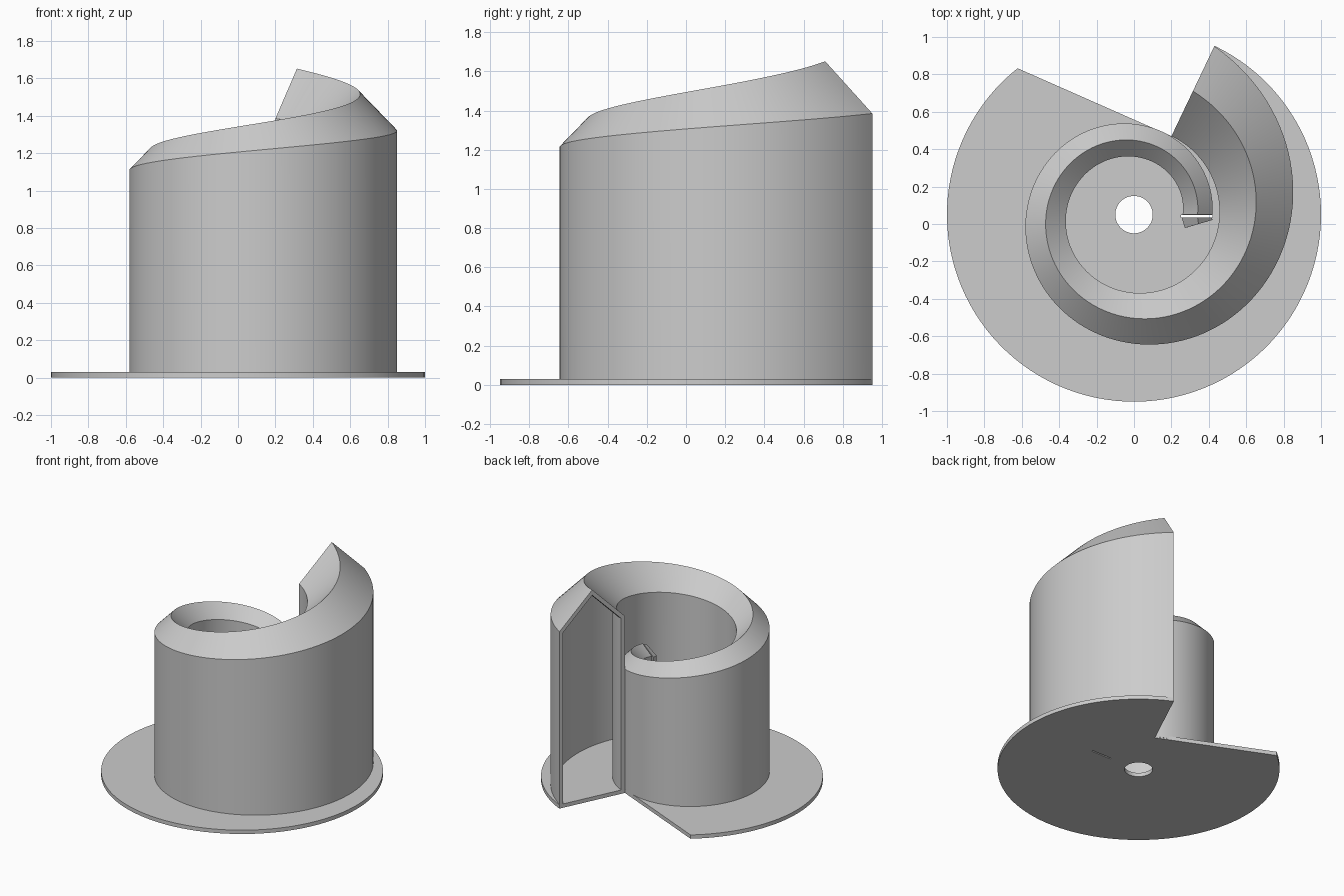
import bpy, bmesh
from math import radians, cos, sin, sqrt
from mathutils import Vector

old = bpy.data.objects.get("Cube")
if old:
    bpy.data.objects.remove(old)

CENTRE = Vector((0, 0.05, 0))
END = 64.5           # angle of the open outlet
START = -360         # angle of the inner start
WALL = 0.03
PLATE = 0.03

grey = bpy.data.materials.new("light_grey")
grey.use_nodes = True
COLOUR = (0.604, 0.604, 0.604, 1)
grey.diffuse_color = COLOUR
grey.node_tree.nodes["Principled BSDF"].inputs["Base Color"].default_value = COLOUR


def make(name, bm):
    bmesh.ops.recalc_face_normals(bm, faces=bm.faces)
    mesh = bpy.data.meshes.new(name)
    bm.to_mesh(mesh)
    bm.free()
    mesh.materials.append(grey)
    ob = bpy.data.objects.new(name, mesh)
    bpy.context.collection.objects.link(ob)
    return ob


def loft(name, rings):
    """Skin closed rings one after another and cap both ends."""
    bm = bmesh.new()
    loops = [[bm.verts.new(p) for p in ring] for ring in rings]
    n = len(loops[0])
    for a, b in zip(loops, loops[1:]):
        for i in range(n):
            j = (i + 1) % n
            bm.faces.new((a[i], a[j], b[j], b[i]))
    bm.faces.new(loops[0])
    bm.faces.new(loops[-1])
    return make(name, bm)


def polar(r, degrees, z):
    a = radians(degrees)
    return CENTRE + Vector((r * cos(a), r * sin(a), z))


def smooth_through(xs, ys, x):
    total = 0
    for i, xi in enumerate(xs):
        term = ys[i]
        for j, xj in enumerate(xs):
            if i != j:
                term *= (x - xj) / (xi - xj)
        total += term
    return total


def select_only(ob):
    bpy.ops.object.select_all(action='DESELECT')
    ob.select_set(True)
    bpy.context.view_layer.objects.active = ob


# Spiral casing: hollow gabled channel that widens and rises to the outlet
ANGLES = (START, -270, -180, -90, 0, END)
OUTER = (0.42, 0.485, 0.577, 0.69, 0.843, 0.998)
INNER = (0.26, 0.31, 0.363, 0.418, 0.457, 0.465)


def section(angle):
    ro = smooth_through(ANGLES, OUTER, angle)
    ri = smooth_through(ANGLES, INNER, angle)
    eave = 1.385 - 0.00116 * (END - angle)
    mid, ridge = (ro + ri) / 2, eave + (ro - ri) / 2
    drop = WALL * (sqrt(2) - 1)
    low = 0.01
    profile = [(ro, low), (ro, eave), (mid, ridge), (ri, eave), (ri, low),
               (ri + WALL, low), (ri + WALL, eave - drop),
               (mid, ridge - WALL * sqrt(2)),
               (ro - WALL, eave - drop), (ro - WALL, low)]
    return [polar(r, angle, z) for r, z in profile]


STEPS = 140
casing = loft("spiral_casing",
              [section(START + (END - START) * i / STEPS) for i in range(STEPS + 1)])

# Base plate: disc with a wedge missing beside the outlet
rim = [polar(1, 128.5 + (END + 360 - 128.5) * i / 96, 0) for i in range(97)]
rim.append(polar(0.465, END, 0))
plate = loft("base_plate", [rim, [p + Vector((0, 0, PLATE)) for p in rim]])

# Centre hole and narrow slit through the plate
hole = [polar(0.1, i * 7.5, -0.1) for i in range(48)]
slit = [Vector(p) for p in ((0.25, 0.036, -0.1), (0.42, 0.036, -0.1),
                            (0.42, 0.047, -0.1), (0.25, 0.047, -0.1))]
for name, ring in (("hole_cutter", hole), ("slit_cutter", slit)):
    cutter = loft(name, [ring, [p + Vector((0, 0, 0.2)) for p in ring]])
    cutter.hide_render = True
    select_only(plate)
    mod = plate.modifiers.new(name, 'BOOLEAN')
    mod.operation = 'DIFFERENCE'
    mod.solver = 'EXACT'
    mod.object = cutter
    bpy.ops.object.modifier_apply(modifier=mod.name)
    bpy.data.objects.remove(cutter)


# Inner tongue: small gabled wedge closing the start of the spiral
def gable(left, middle, right, eave, ridge):
    return [Vector((*left, 0.01)), Vector((*left, eave)), Vector((*middle, ridge)),
            Vector((*right, eave)), Vector((*right, 0.01))]


tongue = loft("inner_tongue", [
    gable((0.255, 0.035), (0.34, 0.035), (0.415, 0.035), 0.88, 0.96),
    gable((0.272, -0.022), (0.345, 0.0), (0.42, 0.022), 0.87, 0.95)])

for ob in (casing, plate):
    select_only(ob)
    bpy.ops.object.shade_smooth_by_angle(angle=radians(30))
